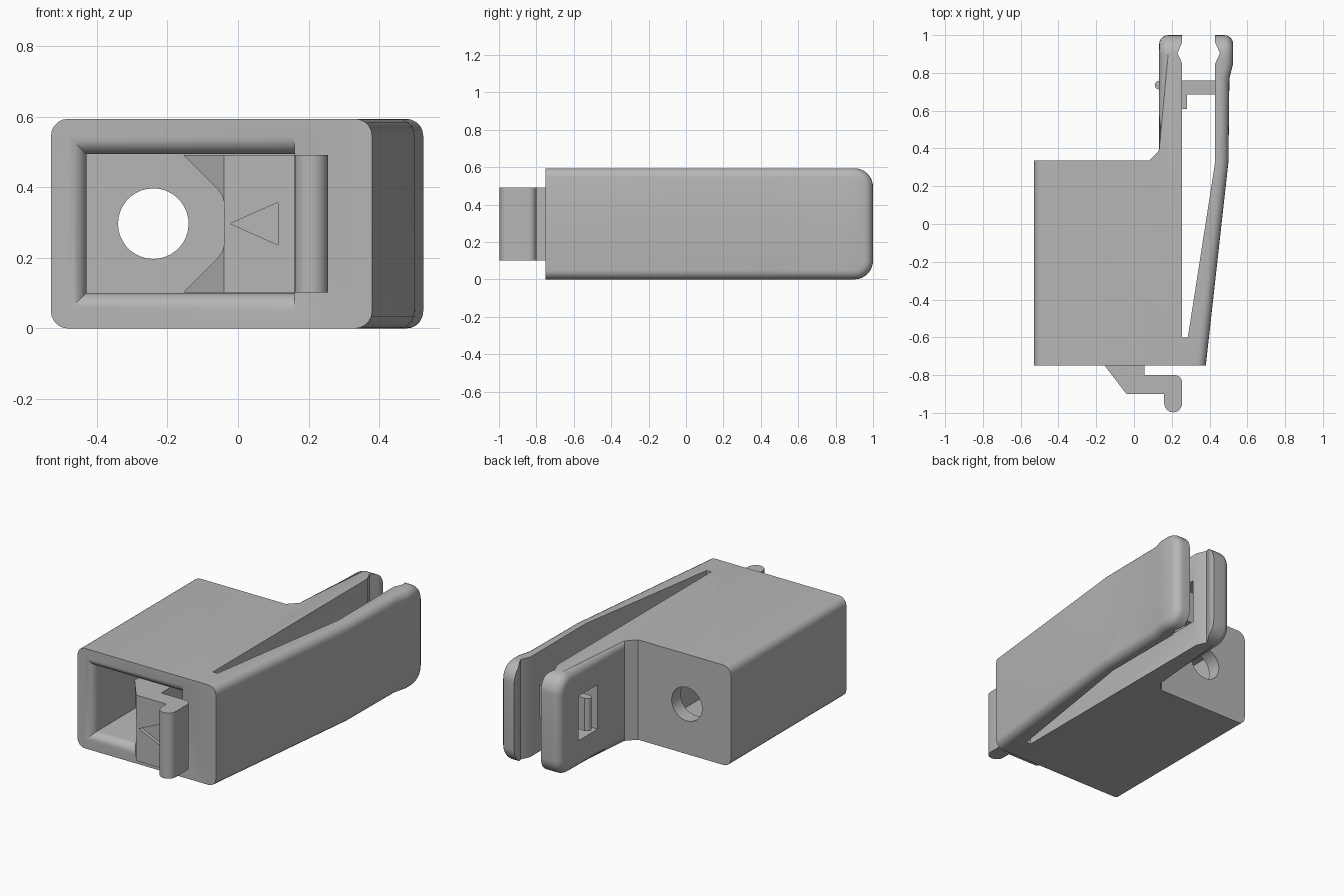
import bpy, bmesh
from math import sin, cos, pi, radians

cube = bpy.data.objects.get("Cube")
if cube:
    bpy.data.objects.remove(cube, do_unlink=True)

HEIGHT = 0.594
MID = HEIGHT / 2
FRONT = -0.75

grey = bpy.data.materials.new("light grey plastic")
grey.use_nodes = True
colour = (0.47, 0.47, 0.47, 1)
grey.diffuse_color = colour
grey.node_tree.nodes["Principled BSDF"].inputs["Base Color"].default_value = colour


def loft(name, rings):
    """Closed solid through rings of points."""
    bm = bmesh.new()
    loops = [[bm.verts.new(p) for p in ring] for ring in rings]
    for a, b in zip(loops, loops[1:]):
        for i in range(len(a)):
            j = (i + 1) % len(a)
            bm.faces.new((a[i], a[j], b[j], b[i]))
    bm.faces.new(loops[0])
    bm.faces.new(loops[-1])
    bmesh.ops.recalc_face_normals(bm, faces=bm.faces)
    mesh = bpy.data.meshes.new(name)
    bm.to_mesh(mesh)
    bm.free()
    mesh.materials.append(grey)
    obj = bpy.data.objects.new(name, mesh)
    bpy.context.collection.objects.link(obj)
    return obj


def prism(name, outline, axis, low, high):
    """Extrude a 2D outline along the given axis."""
    def place(p, t):
        point = list(p)
        point.insert(axis, t)
        return point
    return loft(name, [[place(p, t) for p in outline] for t in (low, high)])


def box(x0, x1, y0, y1):
    return [(x0, y0), (x1, y0), (x1, y1), (x0, y1)]


def arc(cx, cy, r, start, end, steps=8):
    angles = [radians(start + (end - start) * i / steps) for i in range(steps + 1)]
    return [(cx + r * cos(a), cy + r * sin(a)) for a in angles]


def boolean(obj, tool, operation="DIFFERENCE"):
    tool.hide_render = True
    mod = obj.modifiers.new("cut", "BOOLEAN")
    mod.operation = operation
    mod.solver = "EXACT"
    mod.object = tool
    bpy.context.view_layer.objects.active = obj
    bpy.ops.object.modifier_apply(modifier=mod.name)
    bpy.data.objects.remove(tool, do_unlink=True)


def smooth(obj):
    bpy.ops.object.select_all(action="DESELECT")
    obj.select_set(True)
    bpy.context.view_layer.objects.active = obj
    bpy.ops.object.shade_smooth_by_angle(angle=radians(25))


# Housing with fixed tab and flexible arm
plan = [(-0.53, FRONT), (0.38, FRONT), (0.5, 0.33), (0.505, 0.77), (0.525, 0.85),
        (0.525, 1), (0.43, 1), (0.43, 0.96), (0.455, 0.905), (0.43, 0.85),
        (0.43, 0.33), (0.285, -0.6), (0.255, -0.6), (0.255, 0.85), (0.23, 0.905),
        (0.255, 0.96), (0.255, 1), (0.133, 1), (0.133, 0.39), (0.08, 0.335), (-0.53, 0.335)]
housing = prism("housing", plan, 2, 0, HEIGHT)

# Round the tips of tab and arm
side = ([(-1.2, 0)] + arc(0.9, 0.1, 0.1, -90, 0)
        + arc(0.9, HEIGHT - 0.1, 0.1, 0, 90) + [(-1.2, HEIGHT)])
boolean(housing, prism("tip_rounding", side, 0, -1, 1), "INTERSECT")


def is_outer(face):
    x = face.calc_center_median().x
    return (face.normal.x < -0.9 and x < 0.2) or (face.normal.x > 0.9 and x > 0.3)


# Soften the rims of the outward side faces
bm = bmesh.new()
bm.from_mesh(housing.data)
bm.normal_update()
rims = []
for e in bm.edges:
    a, b = (v.co for v in e.verts)
    upright = abs(a.z - b.z) > 0.1 and max(a.y, b.y) < 0.9
    if len(e.link_faces) == 2 and not upright:
        if is_outer(e.link_faces[0]) != is_outer(e.link_faces[1]):
            rims.append(e)
bmesh.ops.bevel(bm, geom=rims, offset=0.048, offset_type="OFFSET", segments=5,
                profile=0.5, affect="EDGES", clamp_overlap=False)
bm.to_mesh(housing.data)
bm.free()

# Cavity with a rounded mouth on three sides
rings = []
r = 0.05
mouth = [(-0.82, r)]
for i in range(7):
    t = i / 6 * pi / 2
    mouth.append((FRONT + r - r * cos(t), r - r * sin(t)))
mouth.append((0.25, 0))
for y, o in mouth:
    x0, z0, z1 = -0.43 - o, 0.1 - o, 0.494 + o
    rings.append([(x0, y, z0), (0.16, y, z0), (0.16, y, z1), (x0, y, z1)])
boolean(housing, loft("cavity", rings))

# Round hole in the back wall, window in the tab
boolean(housing, prism("back_hole", arc(-0.24, MID, 0.1, 0, 350, 35), 1, 0.1, 0.5))
boolean(housing, prism("tab_window", box(0.64, 0.82, 0.165, 0.43), 0, 0.05, 0.3))
smooth(housing)

# Release lever with a rolled finger lip
lever_plan = ([(-0.155, FRONT), (-0.04, -0.9), (0.16, -0.9)]
              + arc(0.2075, -0.95, 0.0475, 180, 360)
              + arc(0.215, -0.84, 0.04, 0, 90)
              + [(0.055, -0.8), (0.055, 0.26), (-0.02, 0.26), (-0.02, -0.55), (-0.155, -0.6)])
lever = prism("release_lever", lever_plan, 2, 0.102, 0.492)

# Funnel notch in the lever, giving room to the hole
half = [(-0.16, 0.2), (-0.06, 0.1), (-0.045, 0.08), (-0.038, 0.055)]
notch = ([(-0.3, MID + 0.2)] + [(x, MID + d) for x, d in half]
         + [(x, MID - d) for x, d in reversed(half)] + [(-0.3, MID - 0.2)])
boolean(lever, prism("notch", notch, 1, -1, -0.4))

# Engraved arrow
arrow = [(-0.022, MID), (0.113, MID - 0.06), (0.113, MID + 0.06)]
boolean(lever, prism("arrow", arrow, 1, -1, -0.88))
smooth(lever)

# Locking hook from the arm through the tab window
hook_plan = ([(0.445, 0.685), (0.445, 0.76), (0.135, 0.76)]
             + arc(0.133, 0.735, 0.023, 90, 270)
             + [(0.25, 0.71), (0.25, 0.61), (0.28, 0.61), (0.28, 0.685)])
hook = prism("locking_hook", hook_plan, 2, 0.2, 0.394)
smooth(hook)
